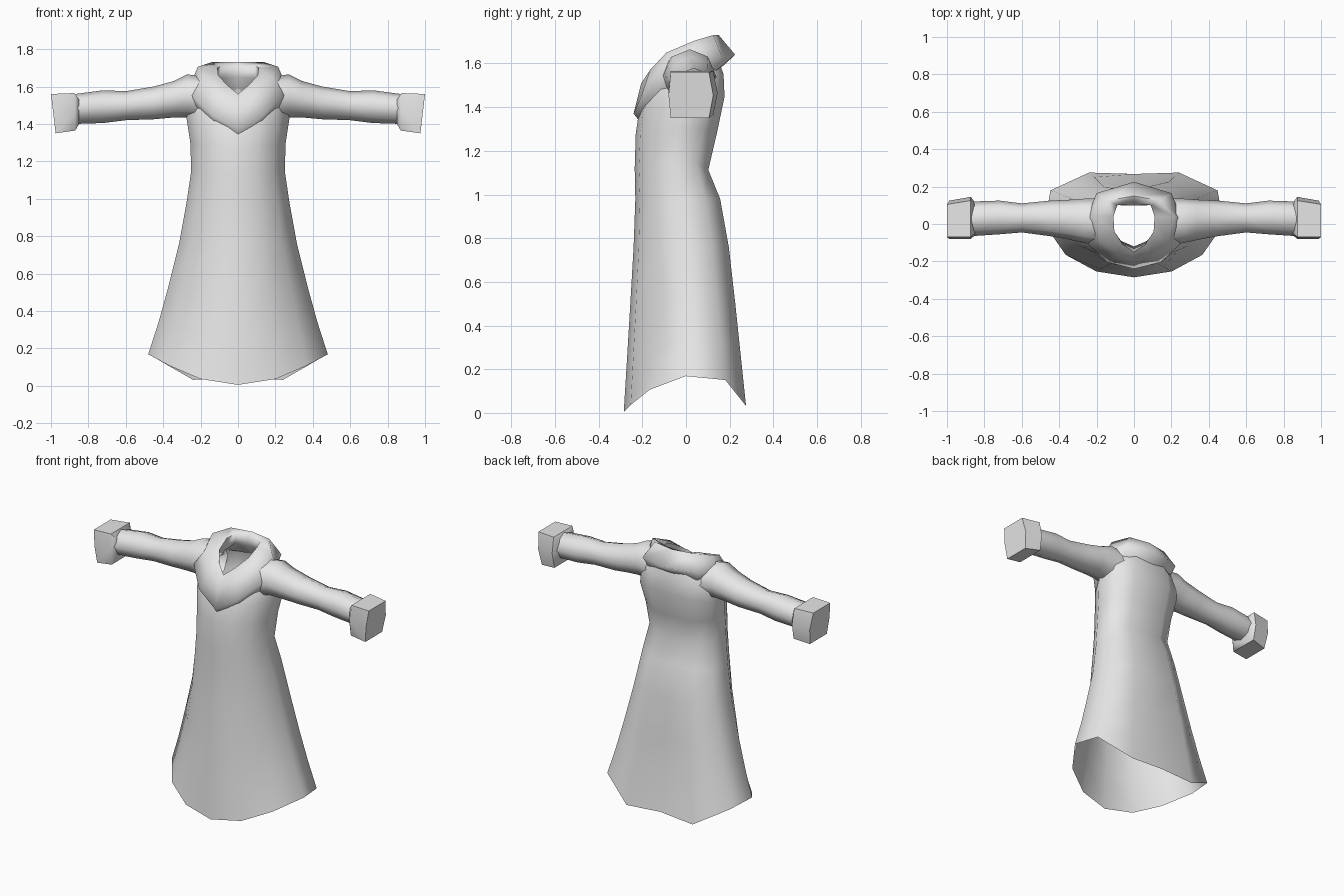
import bpy, math

if "Cube" in bpy.data.objects:
    bpy.data.objects.remove(bpy.data.objects["Cube"])

cloth = bpy.data.materials.new("light grey cloth")
cloth.diffuse_color = (0.8, 0.8, 0.8, 1)
cloth.use_nodes = True
cloth.node_tree.nodes["Principled BSDF"].inputs["Base Color"].default_value = cloth.diffuse_color


def loft(name, rings, loop=False, caps=(), angle=60):
    """Skin closed rings of equal length; caps lists the rings to fill."""
    n = len(rings[0])
    verts = [v for r in rings for v in r]
    faces = []
    for i in range(len(rings) if loop else len(rings) - 1):
        a, b = i * n, ((i + 1) % len(rings)) * n
        faces += [(a + j, a + (j + 1) % n, b + (j + 1) % n, b + j) for j in range(n)]
    for c in caps:
        start = c * n if c >= 0 else (len(rings) + c) * n
        faces.append([start + j for j in range(n)])
    me = bpy.data.meshes.new(name)
    me.from_pydata(verts, [], faces)
    me.materials.append(cloth)
    ob = bpy.data.objects.new(name, me)
    bpy.context.collection.objects.link(ob)
    bpy.ops.object.select_all(action='DESELECT')
    ob.select_set(True)
    bpy.context.view_layer.objects.active = ob
    bpy.ops.object.mode_set(mode='EDIT')
    bpy.ops.mesh.select_all(action='SELECT')
    bpy.ops.mesh.normals_make_consistent(inside=False)
    bpy.ops.object.mode_set(mode='OBJECT')
    bpy.ops.object.shade_smooth_by_angle(angle=math.radians(angle))
    return ob


def mirror_ring(half):
    """Half ring from front centre to back centre, completed across x."""
    return half + [(-x, y, z) for x, y, z in half[-2:0:-1]]


# Robe body: half width, front y, side y, back y, front z, side z, back z, fold depth
body_rows = [
    (.48, -.285, .03, .28, .005, .17, .02, .00),
    (.425, -.27, .02, .255, .25, .34, .26, .035),
    (.375, -.255, .01, .23, .50, .52, .50, .035),
    (.315, -.24, .00, .20, .76, .76, .76, .01),
    (.275, -.232, -.02, .16, .98, .98, .98, 0),
    (.25, -.235, -.04, .105, 1.12, 1.15, 1.11, 0),
    (.255, -.23, -.02, .145, 1.28, 1.30, 1.28, 0),
    (.275, -.215, .01, .18, 1.38, 1.43, 1.45, 0),
    (.26, -.19, .02, .175, 1.43, 1.55, 1.55, 0),
    (.20, -.16, .02, .15, 1.47, 1.63, 1.62, 0),
]
stations = [(0, -1), (.42, -.9), (.76, -.62), (1, -.1), (.93, .6), (.5, .98), (0, .95)]
rings = []
for w, yf, yc, yb, zf, zs, zb, fold in body_rows:
    half = []
    for k, (fx, fy) in enumerate(stations):
        y = yc + (yc - yf if fy < 0 else yb - yc) * fy
        z = zs + (zf - zs) * fy ** 2 if fy < 0 else zs + (zb - zs) * fy ** 4
        if k == 2:
            y += fold
        if k == 6:
            y -= fold * .8
        half.append((w * fx, y, z))
    rings.append(mirror_ring(half))
loft("robe_body", rings, angle=80)

# Sleeves: x, z low, z high, y front, y back
sleeve_rows = [(.17, 1.42, 1.65, -.12, .14), (.27, 1.435, 1.665, -.10, .135),
               (.34, 1.435, 1.63, -.085, .13), (.45, 1.425, 1.60, -.065, .125),
               (.60, 1.42, 1.575, -.045, .11), (.72, 1.405, 1.58, -.055, .125),
               (.87, 1.40, 1.56, -.065, .12)]
# Cuffs: per ring, x of top, x of bottom, z low, z high, y front, y back
cuff_rows = [(.85, .85, 1.40, 1.53, -.06, .115), (.875, .87, 1.365, 1.565, -.08, .145),
             (1.0, .975, 1.35, 1.56, -.08, .125)]
for side, s in (("left", 1), ("right", -1)):
    rings = []
    for x, z0, z1, y0, y1 in sleeve_rows:
        rings.append([(s * x, (y0 + y1) / 2 + (y1 - y0) / 2 * math.cos(a),
                       (z0 + z1) / 2 + (z1 - z0) / 2 * math.sin(a))
                      for a in (math.tau * j / 8 for j in range(8))])
    loft(side + "_sleeve", rings, angle=80)
    rings = []
    for xt, xb, z0, z1, y0, y1 in cuff_rows:
        zm, xm = (z0 + z1) / 2, (xt + xb) / 2
        rings.append([(s * xb, y0 + .01, z0), (s * xb, y1 - .02, z0), (s * xm, y1, zm),
                      (s * xt, y1 - .02, z1), (s * xt, y0 + .01, z1), (s * xm, y0, zm)])
    loft(side + "_cuff", rings, caps=(0, -1), angle=50)

# Cowl collar: cross-sections from front point round to the nape
sections = [
    [(0, -.20, 1.32), (0, -.24, 1.37), (0, -.205, 1.51), (0, -.15, 1.56), (0, -.12, 1.48)],
    [(.13, -.16, 1.41), (.14, -.205, 1.45), (.085, -.165, 1.57), (.06, -.11, 1.61), (.07, -.09, 1.54)],
    [(.23, -.08, 1.50), (.245, -.11, 1.55), (.18, -.09, 1.65), (.105, -.04, 1.66), (.12, -.03, 1.59)],
    [(.235, .03, 1.55), (.255, .03, 1.61), (.215, .04, 1.705), (.11, .04, 1.70), (.12, .04, 1.62)],
    [(.18, .14, 1.57), (.20, .165, 1.63), (.14, .125, 1.73), (.09, .10, 1.71), (.10, .11, 1.64)],
    [(0, .16, 1.58), (0, .225, 1.64), (0, .15, 1.73), (0, .105, 1.71), (0, .12, 1.65)],
]
rings = sections + [[(-x, y, z) for x, y, z in sec] for sec in sections[-2:0:-1]]
loft("cowl_collar", rings, loop=True, angle=80)
